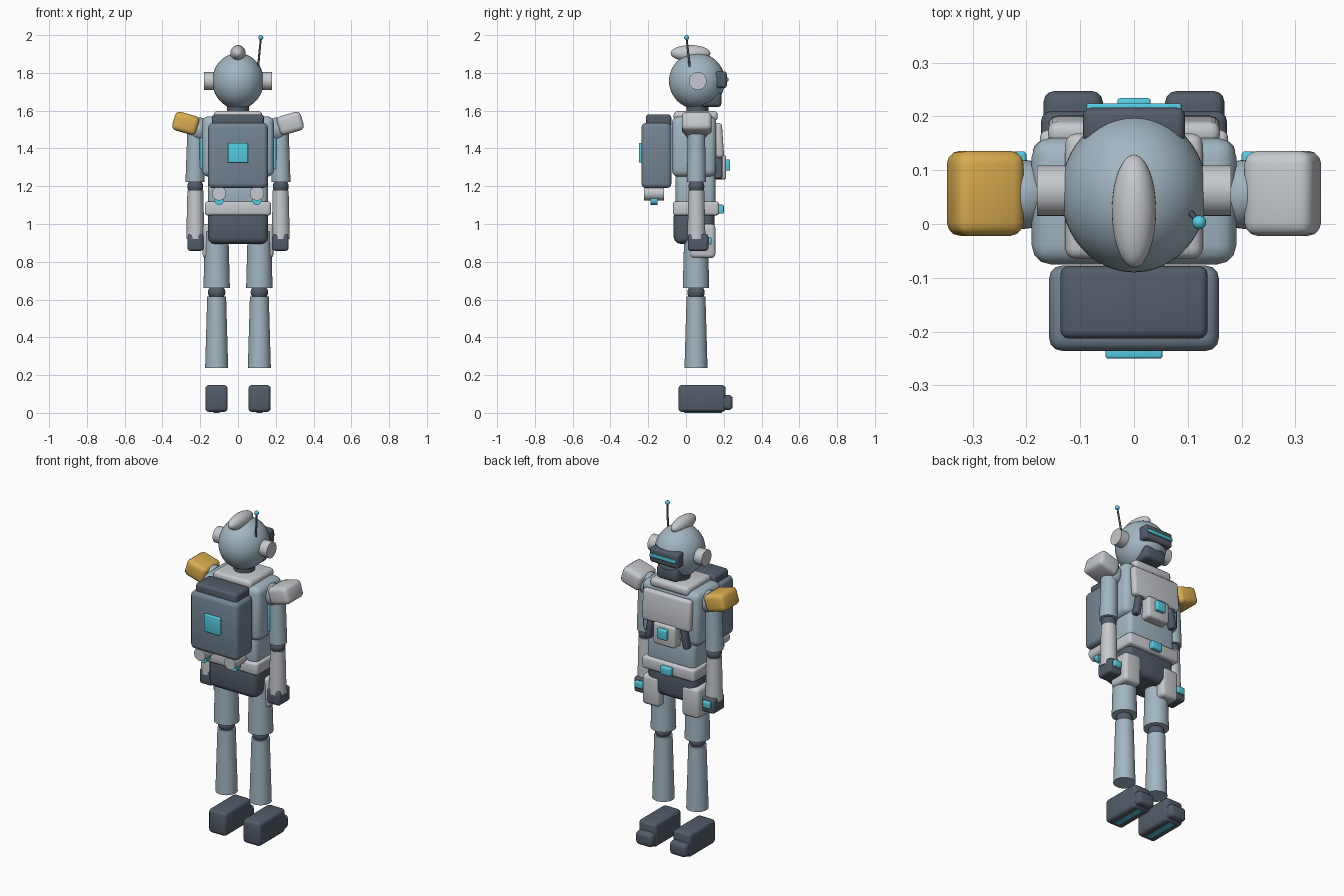
import bpy, bmesh, math
from mathutils import Vector, Matrix

if "Cube" in bpy.data.objects:
    bpy.data.objects.remove(bpy.data.objects["Cube"])

COLOURS = {
    "blue": (0.36, 0.47, 0.54), "light": (0.56, 0.58, 0.61), "dark": (0.085, 0.108, 0.14),
    "slate": (0.17, 0.23, 0.29), "cyan": (0.09, 0.60, 0.76), "yellow": (0.70, 0.42, 0.08),
}
MATS = {}
for key, rgb in COLOURS.items():
    MATS[key] = bpy.data.materials.new(key + "_paint")
    MATS[key].diffuse_color = (*rgb, 1)


def finish(name, bm, colour):
    me = bpy.data.meshes.new(name)
    bm.to_mesh(me)
    bm.free()
    ob = bpy.data.objects.new(name, me)
    bpy.context.collection.objects.link(ob)
    me.materials.append(MATS[colour])
    bpy.ops.object.select_all(action='DESELECT')
    ob.select_set(True)
    bpy.context.view_layer.objects.active = ob
    bpy.ops.object.shade_smooth_by_angle(angle=math.radians(40))
    return ob


def box(name, colour, x, y, z, bevel=0.015, rot=(0, 0, 0)):
    """Rounded box from (min, max) ranges, optionally turned about its centre."""
    size = [r[1] - r[0] for r in (x, y, z)]
    mid = [(r[0] + r[1]) / 2 for r in (x, y, z)]
    bm = bmesh.new()
    bmesh.ops.create_cube(bm, size=1, matrix=Matrix.Diagonal((*size, 1)))
    bmesh.ops.bevel(bm, geom=bm.edges[:], offset=min(bevel, min(size) * 0.45), segments=3,
                    profile=0.5, affect='EDGES', clamp_overlap=True)
    ob = finish(name, bm, colour)
    ob.location, ob.rotation_euler = mid, rot
    return ob


def rod(name, colour, p0, p1, r0, r1=None, sides=32):
    """Straight or tapered cylinder between two points."""
    p0, p1 = Vector(p0), Vector(p1)
    bm = bmesh.new()
    bmesh.ops.create_cone(bm, cap_ends=True, segments=sides, radius1=r0,
                          radius2=r0 if r1 is None else r1, depth=(p1 - p0).length)
    ob = finish(name, bm, colour)
    ob.rotation_euler = (p1 - p0).to_track_quat('Z', 'Y').to_euler()
    ob.location = (p0 + p1) / 2
    return ob


def ball(name, colour, at, radii, seg=40):
    bm = bmesh.new()
    bmesh.ops.create_uvsphere(bm, u_segments=seg, v_segments=seg // 2, radius=1,
                              matrix=Matrix.Diagonal((*radii, 1)))
    ob = finish(name, bm, colour)
    ob.location = at
    return ob


def span(s, a, b):
    """Mirrored x range for side s."""
    return tuple(sorted((s * a, s * b)))


# Head, crest, visor and jaw
ball("head", "blue", (0, 0.058, 1.757), (0.136, 0.148, 0.148), 48)
ball("head_crest", "light", (0, 0.024, 1.904), (0.041, 0.105, 0.043))
box("visor", "dark", (-0.095, 0.095), (0.15, 0.216), (1.72, 1.808), 0.015)
box("visor_light", "cyan", (-0.088, 0.088), (0.195, 0.224), (1.755, 1.776), 0.004)
box("jaw", "dark", (-0.07, 0.07), (0.07, 0.188), (1.62, 1.70), 0.02)
rod("antenna", "dark", (0.106, 0.02, 1.83), (0.121, 0.003, 1.985), 0.006, 0.005, 16)
ball("antenna_tip", "cyan", (0.121, 0.003, 1.987), (0.013,) * 3, 24)

# Torso stack
rod("neck", "dark", (0, 0.06, 1.57), (0, 0.06, 1.66), 0.058)
box("collar", "light", (-0.128, 0.128), (-0.065, 0.168), (1.545, 1.598), 0.02)
box("torso", "blue", (-0.19, 0.19), (-0.075, 0.16), (1.25, 1.57), 0.035)
box("abdomen", "blue", (-0.16, 0.16), (-0.055, 0.155), (1.08, 1.30), 0.03)
box("belt", "light", (-0.175, 0.175), (-0.07, 0.175), (1.045, 1.12), 0.015)
box("buckle", "cyan", (-0.035, 0.035), (0.165, 0.20), (1.055, 1.102), 0.006)
box("pelvis", "dark", (-0.16, 0.16), (-0.065, 0.15), (0.895, 1.08), 0.035)

# Chest armour
box("chest_plate", "light", (-0.16, 0.16), (0.152, 0.196), (1.35, 1.535), 0.018,
    (math.radians(4), 0, 0))
box("chest_unit", "light", (-0.073, 0.073), (0.14, 0.213), (1.235, 1.365), 0.014)
box("chest_light", "cyan", (-0.031, 0.031), (0.205, 0.234), (1.282, 1.342), 0.006)

# Backpack
box("backpack", "slate", (-0.158, 0.158), (-0.236, -0.077), (1.19, 1.535), 0.025)
box("backpack_lid", "dark", (-0.137, 0.137), (-0.213, -0.078), (1.50, 1.58), 0.016)
box("backpack_light", "cyan", (-0.053, 0.053), (-0.25, -0.225), (1.325, 1.43), 0.005)

for s, side in ((-1, "left"), (1, "right")):
    # Ears, straps, side lights and thrusters
    rod(side + "_ear", "light", (s * 0.11, 0.062, 1.757), (s * 0.18, 0.062, 1.757), 0.047)
    box(side + "_strap", "dark", span(s, 0.10, 0.135), (0.15, 0.192), (1.24, 1.37), 0.008,
        (0, math.radians(-10) * s, 0))
    box(side + "_side_light", "cyan", span(s, 0.18, 0.203), (0.01, 0.07), (1.29, 1.475), 0.005)
    rod(side + "_thruster", "light", (s * 0.1, -0.222, 1.162), (s * 0.1, -0.116, 1.162), 0.037)
    rod(side + "_thruster_glow", "cyan", (s * 0.1, -0.188, 1.127), (s * 0.1, -0.152, 1.127), 0.026)

    # Arm
    ball(side + "_shoulder", "blue", (s * 0.205, 0.055, 1.50), (0.062, 0.064, 0.064))
    box(side + "_shoulder_pad", "yellow" if s < 0 else "light", span(s, 0.21, 0.343),
        (-0.022, 0.136), (1.482, 1.584), 0.025, (0, math.radians(-16) * s, 0))
    rod(side + "_upper_arm", "blue", (s * 0.228, 0.055, 1.222), (s * 0.222, 0.055, 1.53), 0.05, 0.045)
    ball(side + "_elbow", "dark", (s * 0.226, 0.055, 1.198), (0.042, 0.042, 0.042))
    rod(side + "_forearm", "light", (s * 0.226, 0.055, 0.92), (s * 0.226, 0.055, 1.178), 0.048, 0.042)
    box(side + "_hand", "dark", span(s, 0.183, 0.267), (0.01, 0.118), (0.858, 0.947), 0.014)
    box(side + "_hand_light", "cyan", span(s, 0.20, 0.25), (0.10, 0.135), (0.892, 0.932), 0.006)

    # Leg
    rod(side + "_thigh", "blue", (s * 0.113, 0.053, 0.66), (s * 0.113, 0.053, 0.96), 0.07, 0.062)
    box(side + "_hip_plate", "light", span(s, 0.075, 0.188), (0.022, 0.155), (0.82, 1.0), 0.02)
    ball(side + "_knee", "dark", (s * 0.113, 0.053, 0.638), (0.046, 0.046, 0.042))
    rod(side + "_shin", "blue", (s * 0.113, 0.053, 0.237), (s * 0.113, 0.053, 0.617), 0.061, 0.05)

    # Foot
    box(side + "_foot", "dark", span(s, 0.055, 0.173), (-0.04, 0.21), (0.005, 0.148), 0.02)
    box(side + "_toe", "dark", span(s, 0.058, 0.168), (0.15, 0.247), (0.015, 0.095), 0.02)
    box(side + "_sole_strip", "cyan", span(s, 0.098, 0.13), (-0.01, 0.19), (0, 0.015), 0.003)

for m in bpy.data.materials:
    if m.users and not m.is_grease_pencil:
        m.use_nodes = True
        m.node_tree.nodes["Principled BSDF"].inputs["Base Color"].default_value = m.diffuse_color
